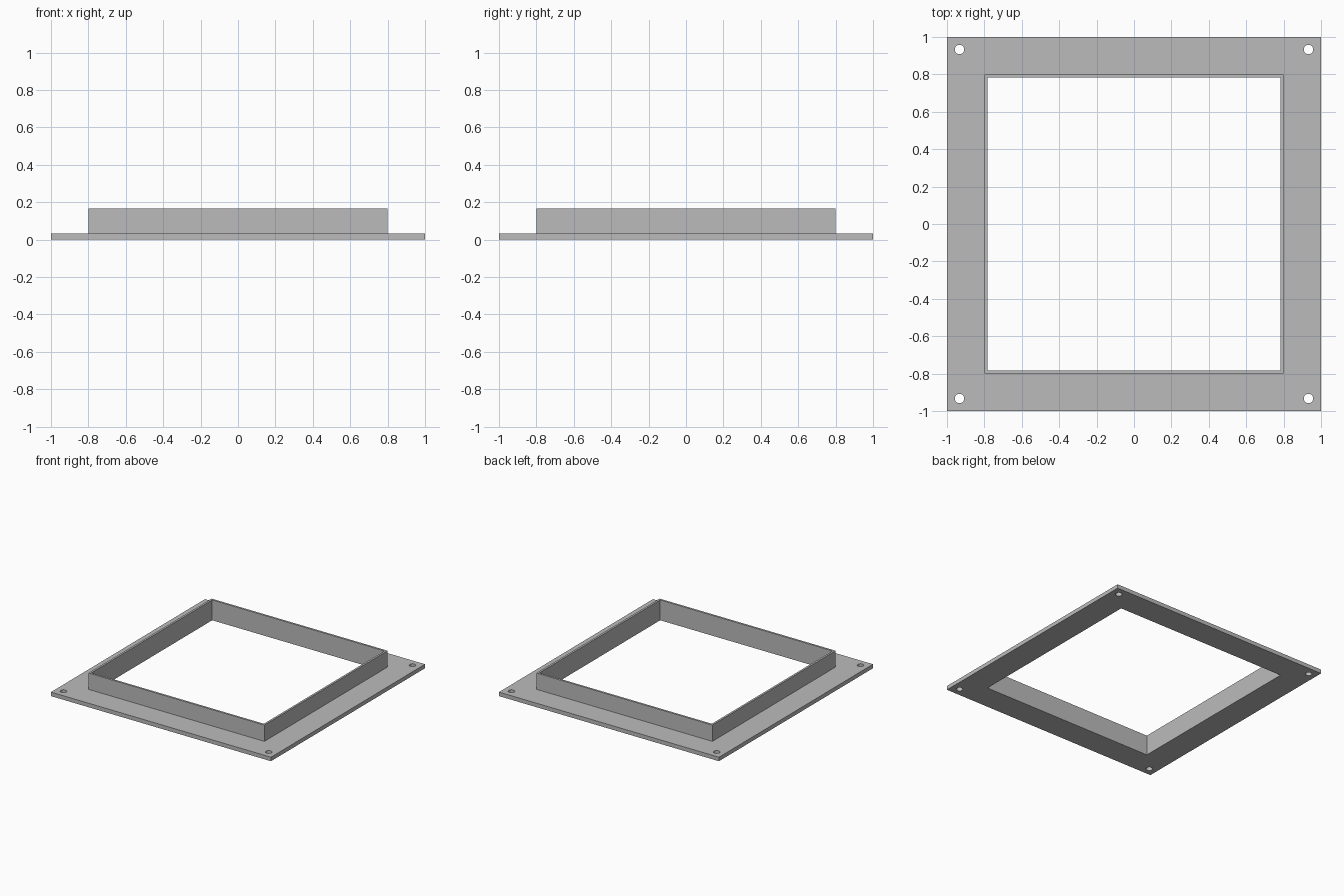
import bpy
from math import cos, sin, tau

cube = bpy.data.objects.get("Cube")
if cube:
    bpy.data.objects.remove(cube, do_unlink=True)

FLANGE_TOP = 0.033
COLLAR_TOP = 0.167
OUTER, COLLAR, OPENING = 1.0, 0.8, 0.783
HOLE_POS, HOLE_RADIUS = 0.933, 0.025

grey = bpy.data.materials.new("plain grey")
grey.use_nodes = True
colour = (0.5, 0.5, 0.5, 1)
grey.diffuse_color = colour
grey.node_tree.nodes["Principled BSDF"].inputs["Base Color"].default_value = colour


def square(h):
    return [(-h, -h), (h, -h), (h, h), (-h, h)]


def circle(cx, cy, r, sides=32):
    return [(cx + r * cos(tau * i / sides), cy + r * sin(tau * i / sides))
            for i in range(sides)]


def plate(name, loops, bottom, top):
    """Extrude a flat outline with holes into a solid mesh."""
    curve = bpy.data.curves.new(name + "_outline", "CURVE")
    curve.dimensions = "2D"
    curve.fill_mode = "BOTH"
    curve.extrude = (top - bottom) / 2
    for loop in loops:
        spline = curve.splines.new("POLY")
        spline.points.add(len(loop) - 1)
        for point, (x, y) in zip(spline.points, loop):
            point.co = (x, y, 0, 1)
        spline.use_cyclic_u = True
        spline.use_smooth = False
    helper = bpy.data.objects.new(name + "_outline", curve)
    bpy.context.collection.objects.link(helper)
    bpy.context.view_layer.update()
    depsgraph = bpy.context.evaluated_depsgraph_get()
    mesh = bpy.data.meshes.new_from_object(helper.evaluated_get(depsgraph))
    bpy.data.objects.remove(helper, do_unlink=True)

    mesh.name = name
    mesh.materials.clear()
    mesh.materials.append(grey)
    obj = bpy.data.objects.new(name, mesh)
    obj.location.z = (bottom + top) / 2
    bpy.context.collection.objects.link(obj)
    return obj


# Flat mounting flange with a square opening and four corner screw holes
holes = [circle(x * HOLE_POS, y * HOLE_POS, HOLE_RADIUS)
         for x in (-1, 1) for y in (-1, 1)]
plate("mounting_flange", [square(OUTER), square(OPENING)] + holes, 0, FLANGE_TOP)

# Thin upright collar around the opening
plate("collar", [square(COLLAR), square(OPENING)], FLANGE_TOP, COLLAR_TOP)
